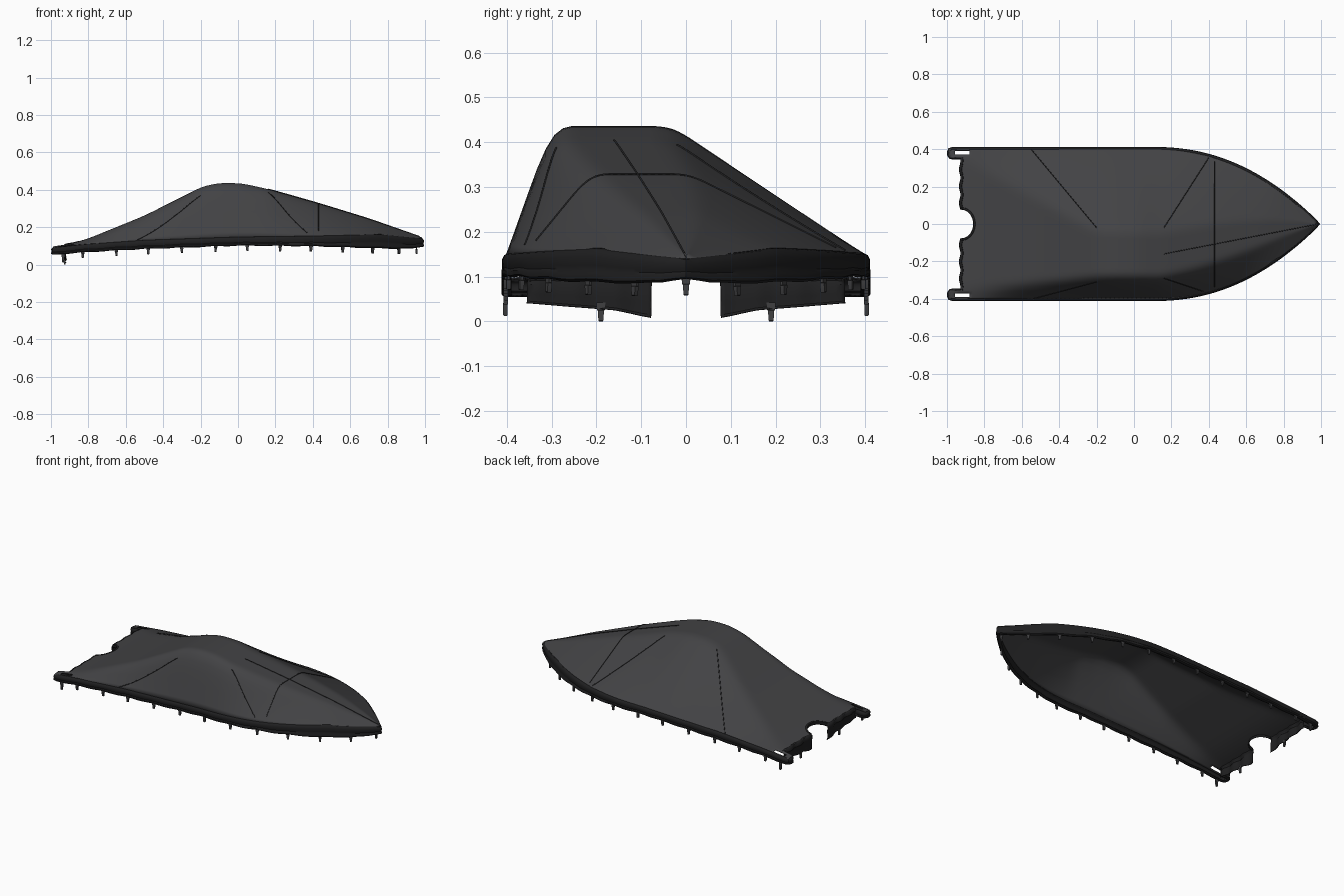
import bpy, bmesh, math
from mathutils import Vector

if "Cube" in bpy.data.objects:
    bpy.data.objects.remove(bpy.data.objects["Cube"])


def material(name, c):
    m = bpy.data.materials.new(name)
    m.diffuse_color = (c, c, c * 1.06, 1)
    m.use_nodes = True
    m.node_tree.nodes["Principled BSDF"].inputs["Base Color"].default_value = m.diffuse_color
    return m


CANVAS = material("canvas", 0.055)
TRIM = material("trim", 0.014)
STITCH = material("stitching", 0.018)
CLIP = material("clip_plastic", 0.05)


def make(name, verts, faces, mat, thick=0.0):
    me = bpy.data.meshes.new(name)
    bm = bmesh.new()
    vs = [bm.verts.new(v) for v in verts]
    for f in faces:
        bm.faces.new([vs[i] for i in f])
    bmesh.ops.remove_doubles(bm, verts=bm.verts, dist=1e-5)
    bm.to_mesh(me)
    bm.free()
    ob = bpy.data.objects.new(name, me)
    bpy.context.collection.objects.link(ob)
    me.materials.append(mat)
    if thick:
        mod = ob.modifiers.new("thickness", 'SOLIDIFY')
        mod.thickness = thick
    bpy.context.view_layer.objects.active = ob
    bpy.ops.object.select_all(action='DESELECT')
    ob.select_set(True)
    bpy.ops.object.shade_smooth_by_angle(angle=math.radians(40))
    return ob


def lerp_table(pts, x):
    if x <= pts[0][0]:
        return pts[0][1]
    for (x0, y0), (x1, y1) in zip(pts, pts[1:]):
        if x <= x1:
            return y0 + (y1 - y0) * (x - x0) / (x1 - x0)
    return pts[-1][1]


# Hull outline, rim heights, ridge line and ridge plateau limits (fraction of half width)
BOW = 0.985
EDGE = [(-1, .09), (-.8, .11), (-.5, .131), (0, .148), (.4, .153), (.75, .162), (1, .138)]
HEM = [(-1, .052), (-.8, .068), (-.5, .084), (0, .102), (.4, .099), (.75, .087), (.93, .085), (1, .1)]
RIDGE = [(-1, .096), (-.88, .117), (-.8, .14), (-.5, .262), (-.19, .418), (-.1, .437),
         (.02, .435), (.17, .402), (.43, .328), (.7, .245), (1, .14)]
LEFT = [(-.92, -.88), (-.2, -.745), (.15, -.745), (.43, -.6), (1, -.3)]
RIGHT = [(-.9, .86), (-.2, -.07), (.15, -.09), (.43, .02), (1, .2)]


def half(x):
    u = max(0, (x - .1) / (BOW - .1))
    return .402 * (1 - min(1, u) ** 2.2)


def tent(x, v):
    e, r, a, b = (lerp_table(t, x) for t in (EDGE, RIDGE, LEFT, RIGHT))
    if v < a:
        return e + (r - e) * (v + 1) / (a + 1)
    if v > b:
        return e + (r - e) * (1 - v) / (1 - b)
    return r


def height(x, v):
    k = min(.1, 1 - abs(v))
    kx = min(.045, max(0, BOW - x))
    w = (1, 2, 3, 2, 1)
    return sum(w[i] * w[j] * tent(x + kx * (i - 2) / 2, v + k * (j - 2) / 2)
               for i in range(5) for j in range(5)) / 81


def stern(y):
    y = abs(y)
    if y < .08:
        return -.922 + .066 * math.sqrt(1 - (y / .08) ** 2)
    return -.922 if y < .354 else -.988


# Main canvas, with motor cutout, stern corner tabs and tie-down slots
half_ys = [.015, .03, .045, .06, .07, .077, .08] + [.08 + .272 * i / 14 for i in range(1, 15)] \
    + [.357, .372, .392, .402]
ys = [-y for y in reversed(half_ys)] + [0] + half_ys
n, NS, NB = len(ys), 12, 76
verts, faces = [], []
for i in range(NS + NB + 1):
    for y in ys:
        x0 = stern(y)
        x = x0 + (-.8 - x0) * i / NS if i <= NS else -.8 + (BOW + .8) * (i - NS) / NB
        v = y / .402
        verts.append((x, v * half(x), height(x, v)))
for i in range(NS + NB):
    for j in range(n - 1):
        ym = abs(ys[j] + ys[j + 1]) / 2
        xm = (verts[i * n + j][0] + verts[(i + 1) * n + j][0]) / 2
        if .372 < ym < .392 and -.958 < xm < -.878:
            continue
        q = (i * n + j, (i + 1) * n + j, (i + 1) * n + j + 1, i * n + j + 1)
        faces.append(q if i < NS + NB - 1 else q[:2] + q[3:])
make("canvas_cover", verts, faces, CANVAS, .004)


def strip(name, path, profile):
    """Sweep a (outward, height fraction) profile along points (x, y, top, bottom)."""
    vs, fs, m = [], [], len(profile)
    for i, (x, y, t, b) in enumerate(path):
        p, q = path[max(0, i - 1)], path[min(len(path) - 1, i + 1)]
        d = Vector((q[0] - p[0], q[1] - p[1])).normalized()
        for o, f in profile:
            vs.append((x + d.y * o, y - d.x * o, b + (t - b) * f))
    for i in range(len(path) - 1):
        for k in range(m - 1):
            a = i * m + k
            fs.append((a, a + 1, a + m + 1, a + m))
    return make(name, vs, fs, TRIM, .003)


# Elastic skirt around the sides, bow and stern corner tabs
side = [(-.925, .354), (-.96, .354), (-.982, .357), (-.989, .368), (-.99, .385), (-.986, .397), (-.97, .402)]
xs = [-.94 + (BOW + .94) * i / 110 for i in range(110)]
right = side + [(x, half(x)) for x in xs]
loop = [(x, -y) for x, y in right] + [(BOW, 0)] + right[::-1]
path = []
for i, (x, y) in enumerate(loop):
    ripple = .002 * math.sin(x * 36)
    path.append((x, y, lerp_table(EDGE, x) + .001, lerp_table(HEM, x) + ripple))
strip("elastic_skirt", path,
      [(-.004, 1.02), (.004, .95), (.009, .75), (.008, .5), (.006, .36), (.01, .25), (.009, .08), (.002, 0), (-.012, .05)])

# Stern flaps either side of the motor
for s, nm in ((1, "right"), (-1, "left")):
    p = []
    for i in range(29):
        y = .078 + .277 * i / 28
        low = lerp_table([(.078, .008), (.1, .012), (.16, .025), (.24, .031), (.36, .041)], y)
        p.append((-.924 - .004 * math.sin(y * 70), s * y, height(-.922, s * y / .402) + .002, low))
    if s > 0:
        p.reverse()
    strip("stern_flap_" + nm, p,
          [(-.006, 1.02), (.005, .9), (.008, .72), (.002, .6), (.004, .3), (.003, .05), (-.003, 0)])

# Hem round the motor cutout
arc = []
for i in range(25):
    a = math.pi * i / 24
    y = .08 * math.cos(a)
    x = -.922 + .066 * math.sin(a)
    z = height(x, y / .402)
    arc.append((x, y, z + .003, z - .018))
strip("motor_cutout_hem", arc, [(-.008, 1), (.002, .9), (.004, .4), (0, 0)])


# Tie-down straps: tapered webbing with a small clip below
def strap(name, x, y, top, length, ang):
    vs, fs = [], []
    rings = [(.010, .003, 0), (.009, .003, .4), (.007, .005, .42), (.0055, .005, .95), (.004, .003, 1)]
    c, s = math.cos(ang), math.sin(ang)
    for w, t, f in rings:
        for u, v in ((-w, -t), (w, -t), (w, t), (-w, t)):
            vs.append((x + u * c - v * s, y + u * s + v * c, top - length * f))
    for r in range(len(rings) - 1):
        for k in range(4):
            a, b = r * 4 + k, r * 4 + (k + 1) % 4
            fs.append((a, a + 4, b + 4, b))
    fs += [(0, 1, 2, 3), (19, 18, 17, 16)]
    make(name, vs, fs, CLIP)


for k, x in enumerate((-.83, -.65, -.48, -.3, -.12, .05, .225, .39, .56, .72, .86)):
    for s in (1, -1):
        slope = math.atan2(half(x + .01) - half(x - .01), .02)
        strap("side_strap_%d_%s" % (k, "right" if s > 0 else "left"),
              x, s * half(x), lerp_table(HEM, x) + .008, .037, s * slope)
for s in (1, -1):
    strap("stern_strap", -.926, s * .19, .042, .042, math.pi / 2)
    strap("corner_strap", -.935, s * .403, .062, .05, 0)
strap("bow_strap", .955, 0, .1, .042, math.pi / 2)


# Stitched seams lying on the canvas
def seam(name, a, b, steps=40):
    cu = bpy.data.curves.new(name, 'CURVE')
    cu.dimensions = '3D'
    cu.bevel_depth = .0022
    cu.bevel_resolution = 1
    sp = cu.splines.new('POLY')
    sp.points.add(steps)
    for i in range(steps + 1):
        x = a[0] + (b[0] - a[0]) * i / steps
        y = a[1] + (b[1] - a[1]) * i / steps
        sp.points[i].co = (x, y, height(x, y / max(half(x), .001)) + .001, 1)
    cu.materials.append(STITCH)
    bpy.context.collection.objects.link(bpy.data.objects.new(name, cu))


seam("aft_seam_right", (-.55, .4), (-.2, -.02))
seam("aft_seam_left", (-.54, -.4), (-.2, -.31))
seam("fore_seam_right", (.4, .355), (.16, -.02))
seam("fore_seam_left", (.37, -.36), (.16, -.29))
seam("cross_seam", (.43, .335), (.43, -.335))
seam("bow_seam", (.16, -.16), (.97, -.003))
